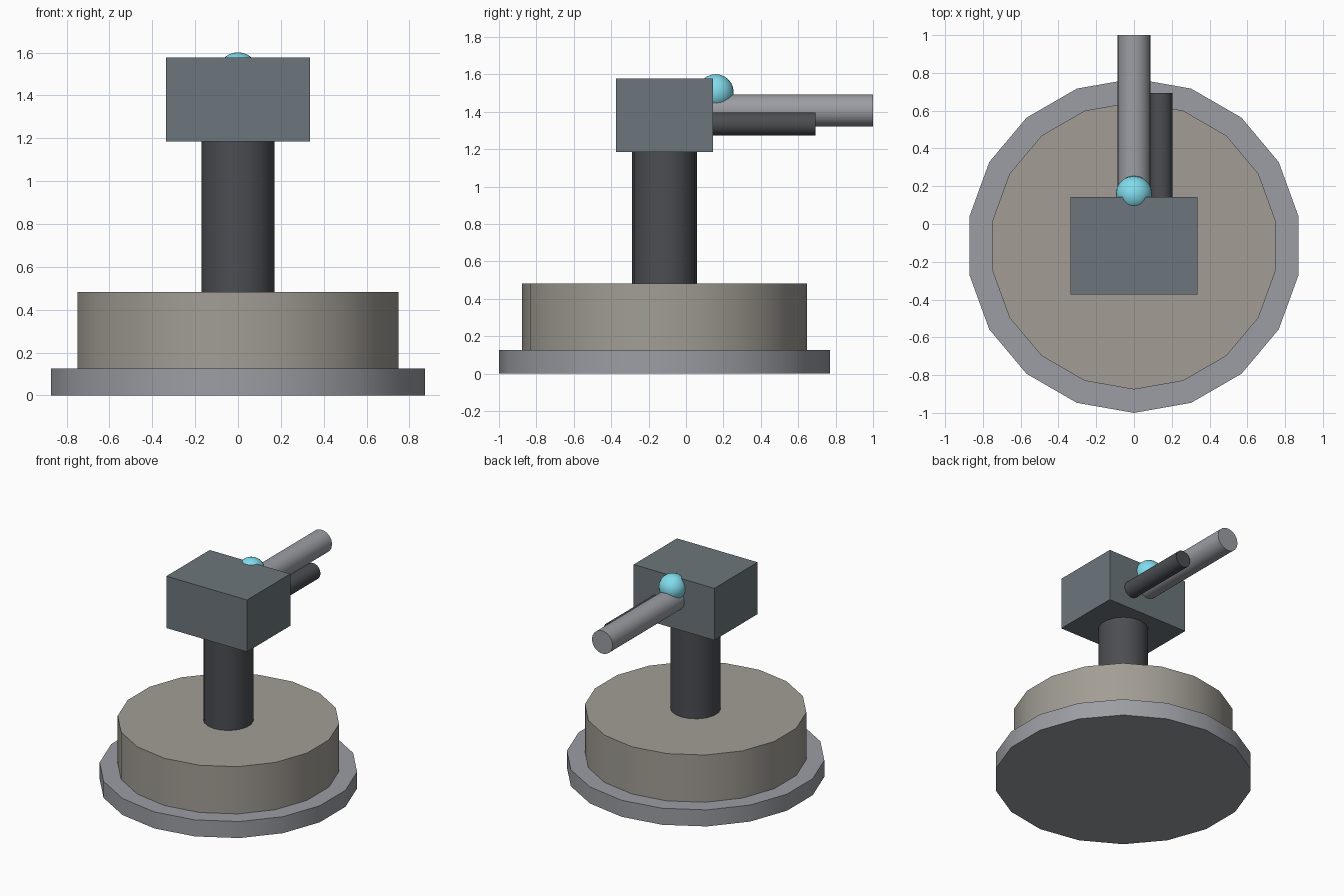
import bpy
from math import radians

if "Cube" in bpy.data.objects:
    bpy.data.objects.remove(bpy.data.objects["Cube"])

AXIS_Y = -0.115  # shared vertical axis of the pedestal


def paint(obj, name, rgb):
    mat = bpy.data.materials.get(name) or bpy.data.materials.new(name)
    mat.diffuse_color = (*rgb, 1)
    mat.use_nodes = True
    mat.node_tree.nodes["Principled BSDF"].inputs["Base Color"].default_value = mat.diffuse_color
    obj.data.materials.append(mat)


def finish(name, mat, rgb):
    obj = bpy.context.object
    obj.name = name
    paint(obj, mat, rgb)
    bpy.ops.object.shade_smooth_by_angle(angle=radians(30))
    return obj


def upright(name, radius, z0, z1, mat, rgb):
    bpy.ops.mesh.primitive_cylinder_add(
        vertices=18, radius=radius, depth=z1 - z0,
        location=(0, AXIS_Y, (z0 + z1) / 2))
    return finish(name, mat, rgb)


def tube(name, x, z, radius, y0, y1, mat, rgb):
    # cylinder along y with a corner pointing sideways
    bpy.ops.mesh.primitive_cylinder_add(
        vertices=18, radius=radius, depth=y1 - y0,
        location=(x, (y0 + y1) / 2, z), rotation=(radians(90), radians(90), 0))
    return finish(name, mat, rgb)


LIGHT = (0.33, 0.34, 0.37)
DARK = (0.07, 0.075, 0.085)

# Stepped round pedestal and column
upright("base_plate", 0.885, 0.0, 0.125, "light_metal", LIGHT)
upright("base_drum", 0.761, 0.125, 0.482, "stone", (0.36, 0.34, 0.30))
upright("column", 0.1725, 0.482, 1.187, "dark_metal", DARK)

# Head block
bpy.ops.mesh.primitive_cube_add(size=1, location=(0, AXIS_Y, 1.381))
head = bpy.context.object
head.scale = (0.674, 0.517, 0.392)
bpy.ops.object.transform_apply(location=False, rotation=False, scale=True)
head.name = "head_block"
paint(head, "slate", (0.15, 0.18, 0.20))

# Main barrel and the thinner tube beside it
tube("barrel", 0, 1.407, 0.0865, 0.10, 1.0, "light_metal", LIGHT)
tube("side_tube", 0.142, 1.335, 0.0625, 0.10, 0.693, "dark_metal", DARK)

# Glowing ball sight
bpy.ops.mesh.primitive_uv_sphere_add(
    segments=20, ring_count=12, radius=0.096, location=(0, 0.159, 1.505))
finish("ball_sight", "cyan", (0.22, 0.72, 0.85))
